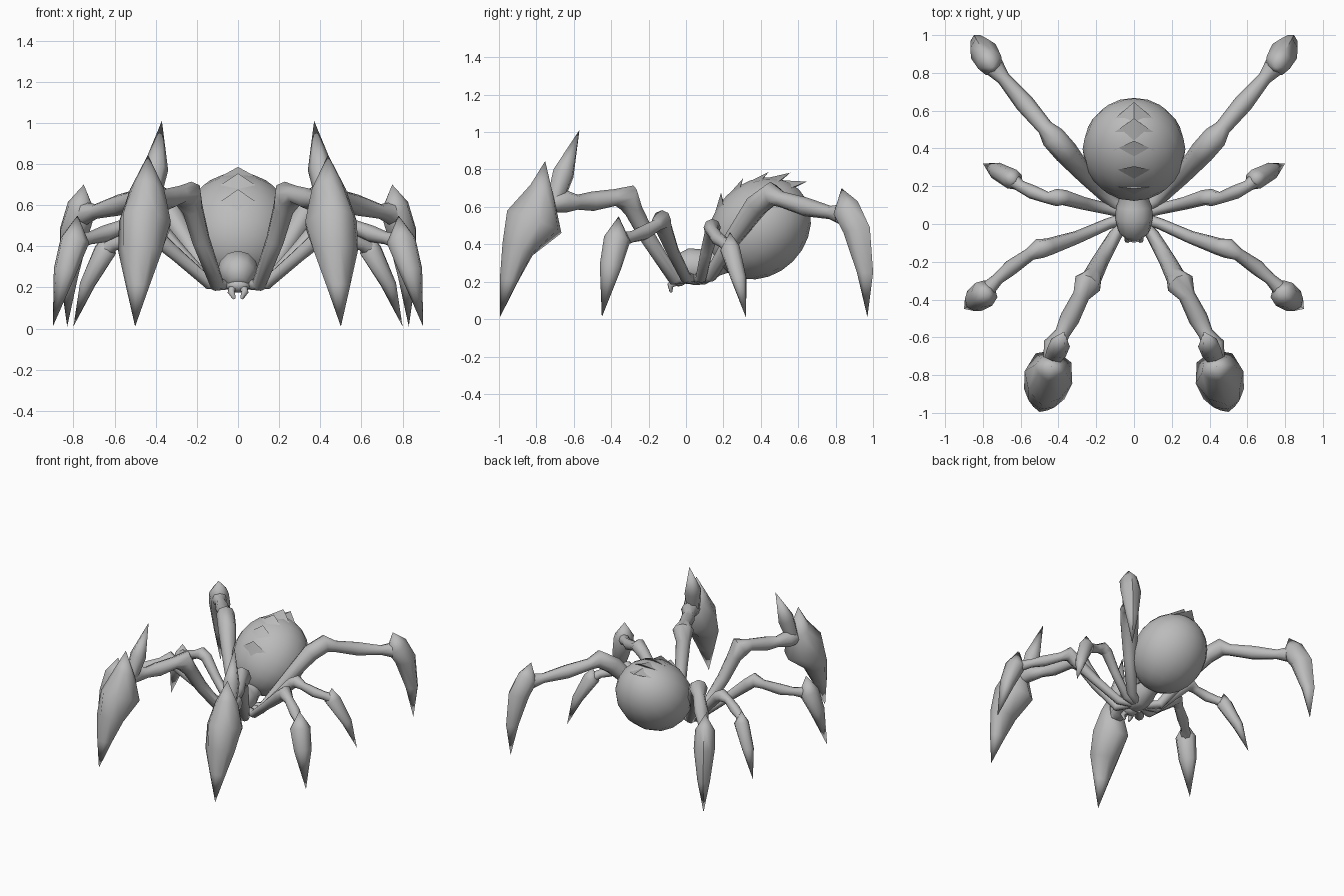
import bpy, bmesh, math
from mathutils import Vector, Matrix

cube = bpy.data.objects.get("Cube")
if cube:
    bpy.data.objects.remove(cube, do_unlink=True)

grey = bpy.data.materials.new("shell_grey")
grey.use_nodes = True
grey.diffuse_color = (0.5, 0.5, 0.5, 1)
grey.node_tree.nodes["Principled BSDF"].inputs["Base Color"].default_value = (0.5, 0.5, 0.5, 1)


def finish(name, bm, angle):
    """Turn a bmesh into a shaded object."""
    bmesh.ops.remove_doubles(bm, verts=bm.verts, dist=0.0005)
    bmesh.ops.recalc_face_normals(bm, faces=bm.faces)
    mesh = bpy.data.meshes.new(name)
    bm.to_mesh(mesh)
    bm.free()
    mesh.materials.append(grey)
    obj = bpy.data.objects.new(name, mesh)
    bpy.context.collection.objects.link(obj)
    bpy.ops.object.select_all(action='DESELECT')
    obj.select_set(True)
    bpy.context.view_layer.objects.active = obj
    bpy.ops.object.shade_smooth_by_angle(angle=math.radians(angle))
    return obj


def loft(name, rings, angle):
    """Bridge successive rings of points and cap both ends."""
    bm = bmesh.new()
    loops = [[bm.verts.new(p) for p in ring] for ring in rings]
    n = len(loops[0])
    for a, b in zip(loops, loops[1:]):
        for i in range(n):
            j = (i + 1) % n
            bm.faces.new((a[i], a[j], b[j], b[i]))
    bm.faces.new(loops[0])
    bm.faces.new(loops[-1])
    return finish(name, bm, angle)


def limb(name, path, side=1, sides=8):
    """Round limb through (x, y, z, radius) points."""
    pts = [Vector((x * side, y, z)) for x, y, z, r in path]
    run = pts[-1] - pts[0]
    across = Vector((-run.y, run.x, 0)).normalized()
    rings = []
    for i, p in enumerate(pts):
        t = (pts[min(i + 1, len(pts) - 1)] - pts[max(i - 1, 0)]).normalized()
        n = t.cross(across).normalized()
        b = n.cross(t)
        angles = [math.tau * k / sides for k in range(sides)]
        rings.append([p + path[i][3] * (n * math.cos(a) + b * math.sin(a)) for a in angles])
    return loft(name, rings, 65)


def claw(name, tip, out, rows, side=1):
    """Ridged blade; rows hold front reach, front z, back reach, back z, half width."""
    u = Vector((out[0] * side, out[1], 0)).normalized()
    v = Vector((-u.y, u.x, 0))
    base = Vector((tip[0] * side, tip[1], 0))
    rings = []
    for fs, fz, bs, bz, w in rows:
        front = base + u * fs + Vector((0, 0, fz))
        back = base + u * bs + Vector((0, 0, bz))
        cheek, mid, heel = [front.lerp(back, k) for k in (0.18, 0.5, 0.85)]
        rings.append([front, cheek + v * w * 0.65, mid + v * w, heel + v * w * 0.75,
                      back, heel - v * w * 0.75, mid - v * w, cheek - v * w * 0.65])
    return loft(name, rings, 60)


def ellipsoid(name, centre, radii, tilt=0, segments=12, rings=8):
    bm = bmesh.new()
    matrix = (Matrix.Translation(centre) @ Matrix.Rotation(math.radians(tilt), 4, 'X')
              @ Matrix.Diagonal((*radii, 1)))
    bmesh.ops.create_uvsphere(bm, u_segments=segments, v_segments=rings, radius=1, matrix=matrix)
    return finish(name, bm, 60)


# Body
CENTRE, LONG, SHORT, WIDE = Vector((0, 0.395, 0.485)), 0.295, 0.25, 0.272
ellipsoid("abdomen", CENTRE, (WIDE, SHORT, LONG), -45, 16, 12)
ellipsoid("head", (0, -0.04, 0.21), (0.06, 0.045, 0.035))
limb("thorax", [(0, -0.065, 0.22, 0.045), (0, -0.03, 0.26, 0.085), (0, 0.03, 0.28, 0.1),
                (0, 0.09, 0.28, 0.095), (0, 0.16, 0.3, 0.07), (0, 0.25, 0.34, 0.08)], 1, 12)


def on_abdomen(degrees, x, lift):
    a = math.radians(degrees)
    k = math.sqrt(1 - (x / WIDE) ** 2) * lift
    along, up = LONG * math.cos(a) * k, SHORT * math.sin(a) * k
    h = math.sqrt(0.5)
    return CENTRE + Vector((x, h * (along - up), h * (along + up)))


# Backward pointing plates along the top of the abdomen
for i, (phi, height) in enumerate(((92, 1.13), (67, 1.1), (41, 1.1), (19, 1.17), (0, 1.2))):
    bm = bmesh.new()
    front, left, right, tip, under = [bm.verts.new(on_abdomen(phi + d, x, lift)) for d, x, lift in (
        (24, 0, 0.98), (10, 0.11, 0.98), (10, -0.11, 0.98), (0, 0, height), (6, 0, 0.95))]
    for f in ((front, left, tip), (front, tip, right), (left, under, tip),
              (tip, under, right), (front, right, under, left)):
        bm.faces.new(f)
    finish("back_plate_%d" % (i + 1), bm, 40)

# Limb paths from hip to claw
front_path = [(0.05, 0, 0.22, 0.03), (0.1, -0.06, 0.21, 0.035), (0.18, -0.2, 0.43, 0.045),
              (0.22, -0.28, 0.58, 0.052), (0.245, -0.315, 0.65, 0.075), (0.28, -0.38, 0.65, 0.045),
              (0.34, -0.5, 0.63, 0.052), (0.38, -0.58, 0.625, 0.04), (0.42, -0.64, 0.63, 0.06),
              (0.43, -0.71, 0.62, 0.05)]
second_path = [(0.05, 0.03, 0.22, 0.03), (0.14, 0, 0.22, 0.03), (0.3, -0.07, 0.36, 0.034),
               (0.45, -0.12, 0.49, 0.046), (0.5, -0.13, 0.53, 0.053), (0.55, -0.16, 0.5, 0.034),
               (0.65, -0.23, 0.46, 0.041), (0.72, -0.29, 0.44, 0.031), (0.79, -0.36, 0.42, 0.045)]
third_path = [(0.05, 0.06, 0.22, 0.03), (0.14, 0.08, 0.22, 0.03), (0.27, 0.11, 0.36, 0.034),
              (0.37, 0.14, 0.47, 0.041), (0.41, 0.14, 0.49, 0.046), (0.46, 0.14, 0.47, 0.031),
              (0.54, 0.17, 0.43, 0.037), (0.6, 0.2, 0.41, 0.031), (0.65, 0.24, 0.38, 0.04)]
rear_path = [(0.05, 0.08, 0.22, 0.03), (0.13, 0.13, 0.23, 0.035), (0.25, 0.25, 0.43, 0.046),
             (0.36, 0.38, 0.61, 0.065), (0.43, 0.46, 0.67, 0.065), (0.47, 0.51, 0.64, 0.043),
             (0.58, 0.64, 0.6, 0.051), (0.69, 0.77, 0.57, 0.036), (0.74, 0.83, 0.56, 0.055)]
spike_path = [(0.43, -0.71, 0.6, 0.045), (0.4, -0.655, 0.78, 0.062), (0.37, -0.57, 1.01, 0)]
fang_path = [(0.025, -0.05, 0.2, 0.022), (0.034, -0.085, 0.18, 0.018), (0.018, -0.08, 0.145, 0.008)]

# Claw rows from upper point to ground tip
front_rows = [(-0.25, 0.845, -0.25, 0.845, 0), (-0.17, 0.72, -0.3, 0.64, 0.085),
              (-0.04, 0.58, -0.34, 0.46, 0.13), (-0.015, 0.41, -0.18, 0.34, 0.11),
              (0, 0.22, -0.1, 0.2, 0.06), (0, 0.01, 0, 0.01, 0)]
second_rows = [(-0.15, 0.55, -0.15, 0.55, 0), (-0.06, 0.45, -0.2, 0.41, 0.075),
               (-0.02, 0.3, -0.12, 0.26, 0.065), (0, 0.01, 0, 0.01, 0)]
third_rows = [(-0.18, 0.465, -0.18, 0.465, 0), (-0.12, 0.4, -0.23, 0.36, 0.055),
              (-0.04, 0.23, -0.11, 0.2, 0.045), (0, 0.01, 0, 0.01, 0)]
rear_rows = [(-0.16, 0.7, -0.16, 0.7, 0), (-0.06, 0.63, -0.2, 0.55, 0.07),
             (0.015, 0.49, -0.14, 0.46, 0.075), (0.035, 0.25, -0.06, 0.25, 0.045),
             (0, 0.01, 0, 0.01, 0)]

# Four limbs with claws on each side
for side, label in ((1, "left"), (-1, "right")):
    for name, path, tip, out, rows in (
            ("front", front_path, (0.5, -0.995), (0.25, -0.97), front_rows),
            ("second", second_path, (0.9, -0.45), (0.8, -0.6), second_rows),
            ("third", third_path, (0.8, 0.32), (0.88, 0.47), third_rows),
            ("rear", rear_path, (0.83, 0.97), (0.5, 0.86), rear_rows)):
        limb("%s_%s_leg" % (label, name), path, side)
        claw("%s_%s_claw" % (label, name), tip, out, rows, side)
    limb(label + "_front_spike", spike_path, side, 6)
    limb(label + "_fang", fang_path, side, 6)
